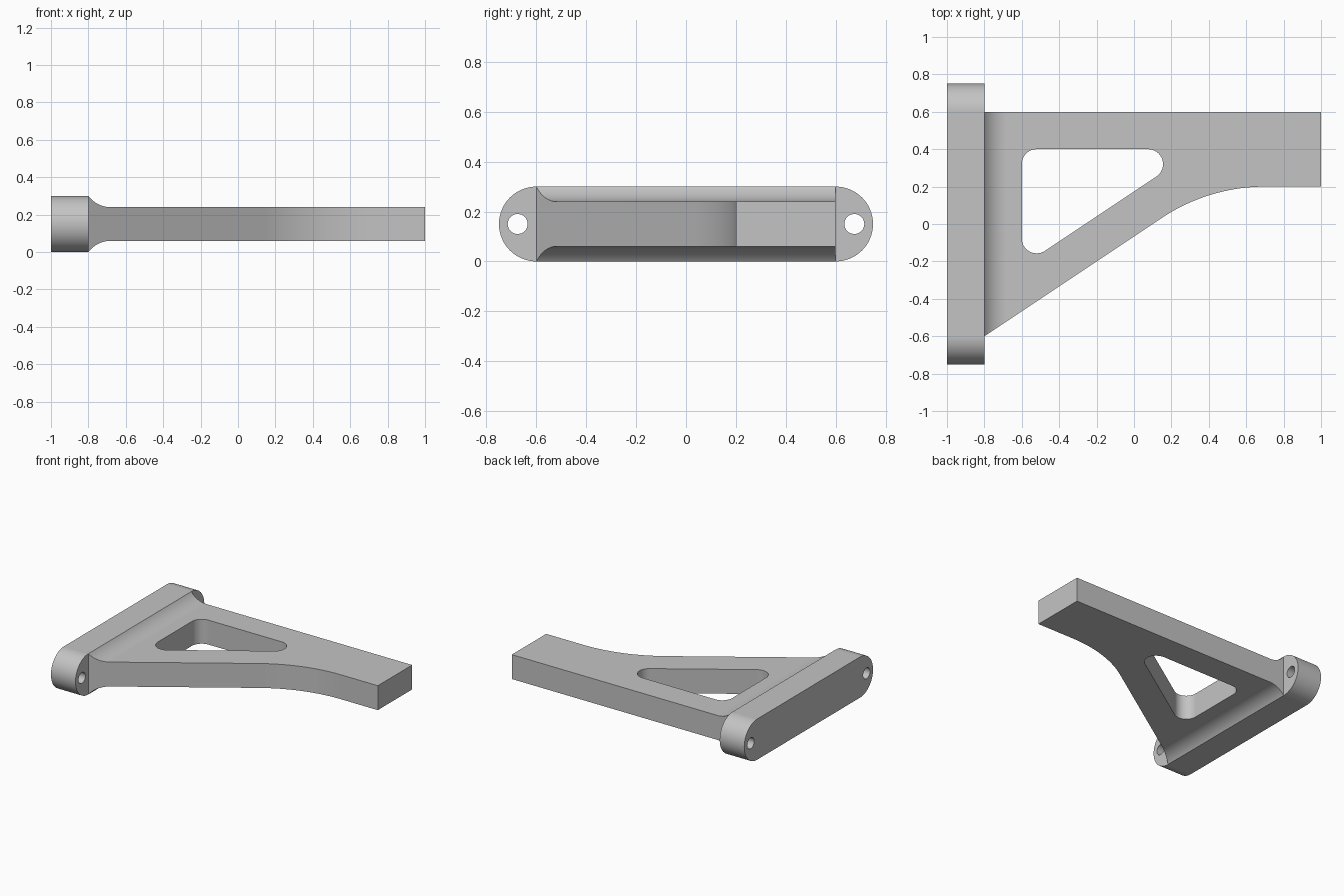
import bpy, bmesh, math
from mathutils import Vector

default = bpy.data.objects.get("Cube")
if default:
    bpy.data.objects.remove(default, do_unlink=True)

grey = bpy.data.materials.new("light grey")
grey.use_nodes = True
colour = (0.55, 0.55, 0.55, 1)
grey.diffuse_color = colour
grey.node_tree.nodes["Principled BSDF"].inputs["Base Color"].default_value = colour


def arc(cx, cy, r, start, end, steps=16):
    """Points along an arc, angles in degrees."""
    angles = [math.radians(start + (end - start) * i / steps) for i in range(steps + 1)]
    return [(cx + r * math.cos(a), cy + r * math.sin(a)) for a in angles]


def rounded(corners, steps=16):
    """Outline from (x, y, radius) corners, each rounded with a tangent arc."""
    points = []
    for i, (x, y, r) in enumerate(corners):
        p = Vector((x, y))
        if r == 0:
            points.append((x, y))
            continue
        u = (Vector(corners[i - 1][:2]) - p).normalized()
        v = (Vector(corners[(i + 1) % len(corners)][:2]) - p).normalized()
        half = u.angle(v) / 2
        centre = p + (u + v).normalized() * (r / math.sin(half))
        first = p + u * (r / math.tan(half)) - centre
        last = p + v * (r / math.tan(half)) - centre
        a = math.atan2(first.y, first.x)
        turn = math.atan2(first.x * last.y - first.y * last.x, first.dot(last))
        points += arc(centre.x, centre.y, r, math.degrees(a), math.degrees(a + turn), steps)
    return points


def prism(name, outline, axis, low, high):
    """Extrude a 2D outline along the given axis."""
    place = {"x": lambda a, b, d: (d, a, b),
             "y": lambda a, b, d: (a, d, b),
             "z": lambda a, b, d: (a, b, d)}[axis]
    bm = bmesh.new()
    base = [bm.verts.new(place(a, b, low)) for a, b in outline]
    top = [bm.verts.new(place(a, b, high)) for a, b in outline]
    bm.faces.new(base)
    bm.faces.new(top)
    for i in range(len(base)):
        bm.faces.new((base[i - 1], base[i], top[i], top[i - 1]))
    bmesh.ops.recalc_face_normals(bm, faces=bm.faces)
    mesh = bpy.data.meshes.new(name)
    bm.to_mesh(mesh)
    bm.free()
    mesh.materials.append(grey)
    obj = bpy.data.objects.new(name, mesh)
    bpy.context.collection.objects.link(obj)
    return obj


def select(obj):
    bpy.ops.object.select_all(action="DESELECT")
    obj.select_set(True)
    bpy.context.view_layer.objects.active = obj


def combine(obj, tool, operation):
    """Apply a boolean and discard the tool."""
    tool.hide_render = True
    mod = obj.modifiers.new("cut", "BOOLEAN")
    mod.operation = operation
    mod.solver = "EXACT"
    mod.object = tool
    select(obj)
    bpy.ops.object.modifier_apply(modifier=mod.name)
    bpy.data.objects.remove(tool, do_unlink=True)


def finish(obj):
    select(obj)
    bpy.ops.object.shade_smooth_by_angle(angle=math.radians(30))
    obj.modifiers.new("even shading", "WEIGHTED_NORMAL").keep_sharp = True


# Mounting plate: round-ended bar with a bolt hole in each end
mid = 0.15
plate = prism("mounting_plate",
              arc(0.6, mid, mid, -90, 90, 32) + arc(-0.6, mid, mid, 90, 270, 32),
              "x", -1, -0.8)
for y in (-0.675, 0.675):
    combine(plate, prism("bolt_hole", arc(y, mid, 0.04, 0, 348.75, 31), "x", -1.1, -0.7),
            "DIFFERENCE")
finish(plate)

# Arm side profile: flat bar flaring out through fillets to the plate thickness
flare = math.degrees(math.acos(0.6))
upper = arc(-0.68, 0.39, 0.15, -90 - flare, -90)
lower = [(x, 0.3 - z) for x, z in upper]
arm = prism("arm", upper + [(1, 0.24), (1, 0.06)] + lower[::-1], "y", -1, 1)

# Arm plan: straight back edge, sloping brace blended into the outer bar
slope = 2 / 3
plan = rounded([(-0.95, -0.6 - 0.15 * slope, 0), (0.4, 0.2, 1), (1.1, 0.2, 0),
                (1.1, 0.6, 0), (-0.95, 0.6, 0)], 24)
combine(arm, prism("arm_plan", plan, "z", -0.2, 0.5), "INTERSECT")

# Triangular window with rounded corners
r = 0.08
window = rounded([(-0.6, -0.2263, r), (0.3394, 0.4, r), (-0.6, 0.4, r)])
combine(arm, prism("window", window, "z", -0.2, 0.5), "DIFFERENCE")
finish(arm)
